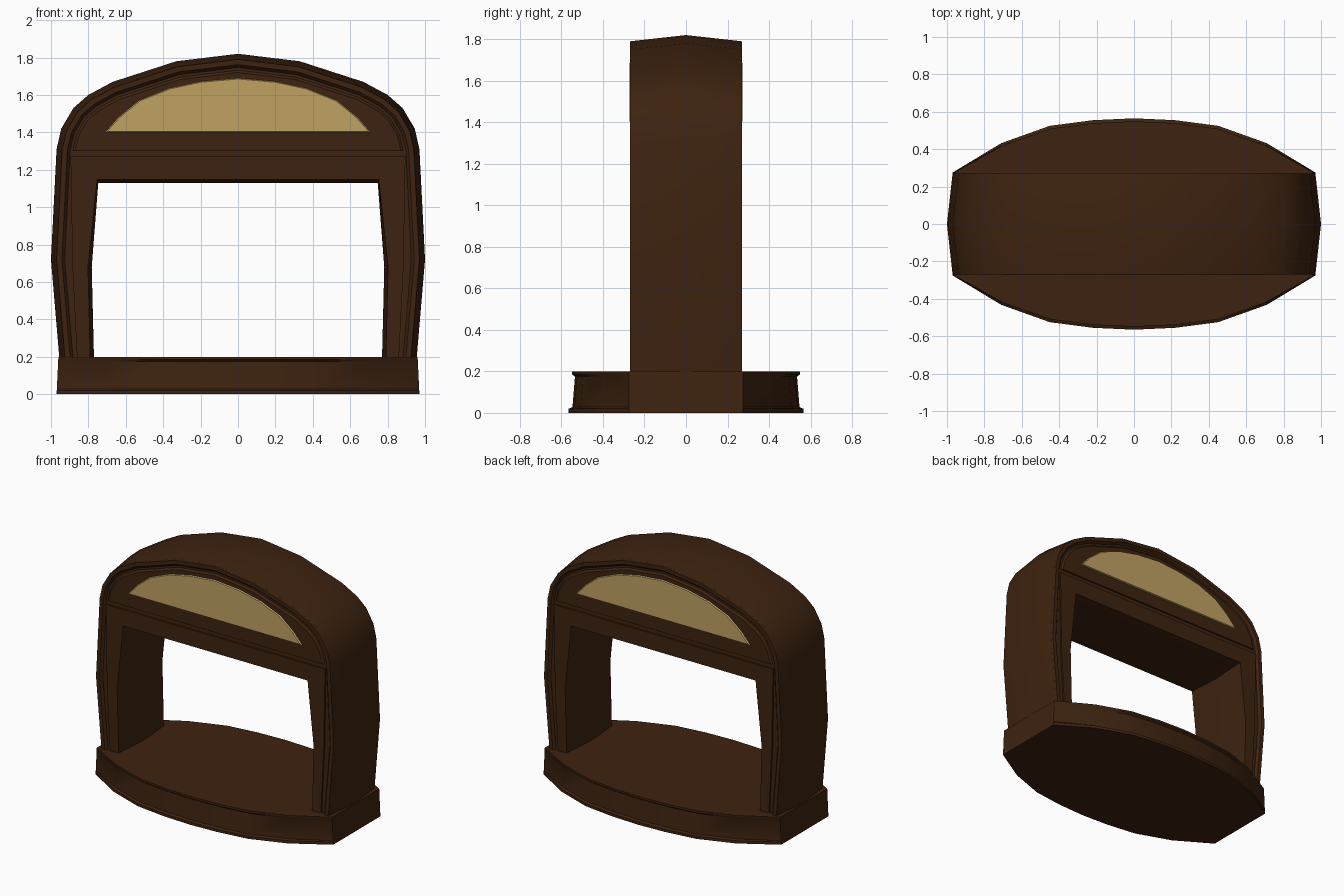
import bpy, bmesh, math
from mathutils import Vector

if "Cube" in bpy.data.objects:
    bpy.data.objects.remove(bpy.data.objects["Cube"])


def material(name, rgb):
    m = bpy.data.materials.new(name)
    m.diffuse_color = (*rgb, 1)
    m.use_nodes = True
    m.node_tree.nodes["Principled BSDF"].inputs["Base Color"].default_value = m.diffuse_color
    return m


WOOD = material("dark_wood", (0.047, 0.0165, 0.005))
CREAM = material("pale_gold", (0.53, 0.365, 0.125))


def loft(name, rings, mat):
    """Closed solid through matching rings of 3D points, capped at both ends."""
    bm = bmesh.new()
    vs = [[bm.verts.new(p) for p in r] for r in rings]
    n = len(vs[0])
    for a, b in zip(vs, vs[1:]):
        for i in range(n):
            j = (i + 1) % n
            bm.faces.new((a[i], a[j], b[j], b[i]))
    bm.faces.new(vs[0])
    bm.faces.new(vs[-1])
    bmesh.ops.recalc_face_normals(bm, faces=bm.faces)
    me = bpy.data.meshes.new(name)
    bm.to_mesh(me)
    bm.free()
    me.materials.append(mat)
    ob = bpy.data.objects.new(name, me)
    bpy.context.collection.objects.link(ob)
    bpy.ops.object.select_all(action='DESELECT')
    ob.select_set(True)
    bpy.context.view_layer.objects.active = ob
    bpy.ops.object.shade_smooth_by_angle(angle=math.radians(32))
    return ob


def mirrored(half):
    """Right half (ending on the centre or not) to a full chain, right to left."""
    return half + [(-x, z) for x, z in reversed(half) if x > 1e-6]


def inset(chain, d):
    """Move an open chain inwards by d, ends sideways only."""
    out = []
    for i, p in enumerate(chain):
        a, b = chain[max(i - 1, 0)], chain[min(i + 1, len(chain) - 1)]
        nrm = Vector((b[1] - a[1], a[0] - b[0])).normalized()
        if i in (0, len(chain) - 1):
            nrm = Vector((math.copysign(1, p[0]), 0))
        out.append((p[0] - nrm.x * d, p[1] - nrm.y * d))
    return out


def at_y(pts, y):
    return [(x, y, z) for x, z in pts]


OUTER = mirrored([(.955, .19), (1, .72), (.97, 1.31), (.945, 1.42), (.88, 1.53),
                  (.8, 1.6), (.67, 1.67), (.33, 1.78), (0, 1.82)])
INNER = mirrored([(.77, .19), (.782, .68), (.747, 1.13)])
LUNETTE = mirrored([(.71, 1.4), (.64, 1.48), (.53, 1.57), (.37, 1.635),
                    (.2, 1.672), (0, 1.69)])


def band(outer_d, inner_d):
    return inset(OUTER, outer_d) + inset(INNER, inner_d)[::-1]


# Arched body, slightly crowned towards its middle
loft("arched_body", [at_y(band(.028, -.02), -.252), at_y(band(0, 0), 0),
                     at_y(band(.028, -.02), .252)], WOOD)

for side, s in (("front", -1), ("back", 1)):
    # Raised rim following the outside of the arch
    rim = [inset(OUTER, .028) + inset(OUTER, .075)[::-1],
           inset(OUTER, .03) + inset(OUTER, .058)[::-1]]
    loft(side + "_arch_rim", [at_y(rim[0], s * .25), at_y(rim[1], s * .27)], WOOD)
    # Inner frame around the opening
    frame = mirrored([(.86, .19), (.885, .68), (.895, 1.27)])
    opening = inset(INNER, -.02)[::-1]
    loft(side + "_opening_frame", [at_y(frame + opening, s * .25),
                                   at_y(frame + opening, s * .264)], WOOD)
    # Domed panel holding the lunette
    dome = [[p for p in inset(OUTER, d) if p[1] > 1.29] for d in (.085, .1)]
    loft(side + "_dome_panel", [at_y(dome[0], s * .25), at_y(dome[1], s * .264)], WOOD)
    # Pale half-moon inlay with a softened edge
    small = [(x * .985, 1.404 + (z - 1.4) * .97) for x, z in LUNETTE]
    loft(side + "_lunette", [at_y(LUNETTE, s * .264), at_y(small, s * .273)], CREAM)

# Bow-fronted base with a foot and a top lip
half = [(.97, .275), (.71, .432), (.45, .525), (.22, .555), (0, .565)]
plan = mirrored(half)
plan += [(x, -y) for x, y in reversed(plan)]
steps = [(0, 0), (.02, 0), (.028, .018), (.175, .03), (.185, .016), (.2, .016)]
loft("base", [[(x * (1 - z * .05), y * (1 - d / .565) if abs(y) > .3 else y, z)
               for x, y in plan] for z, d in steps], WOOD)
